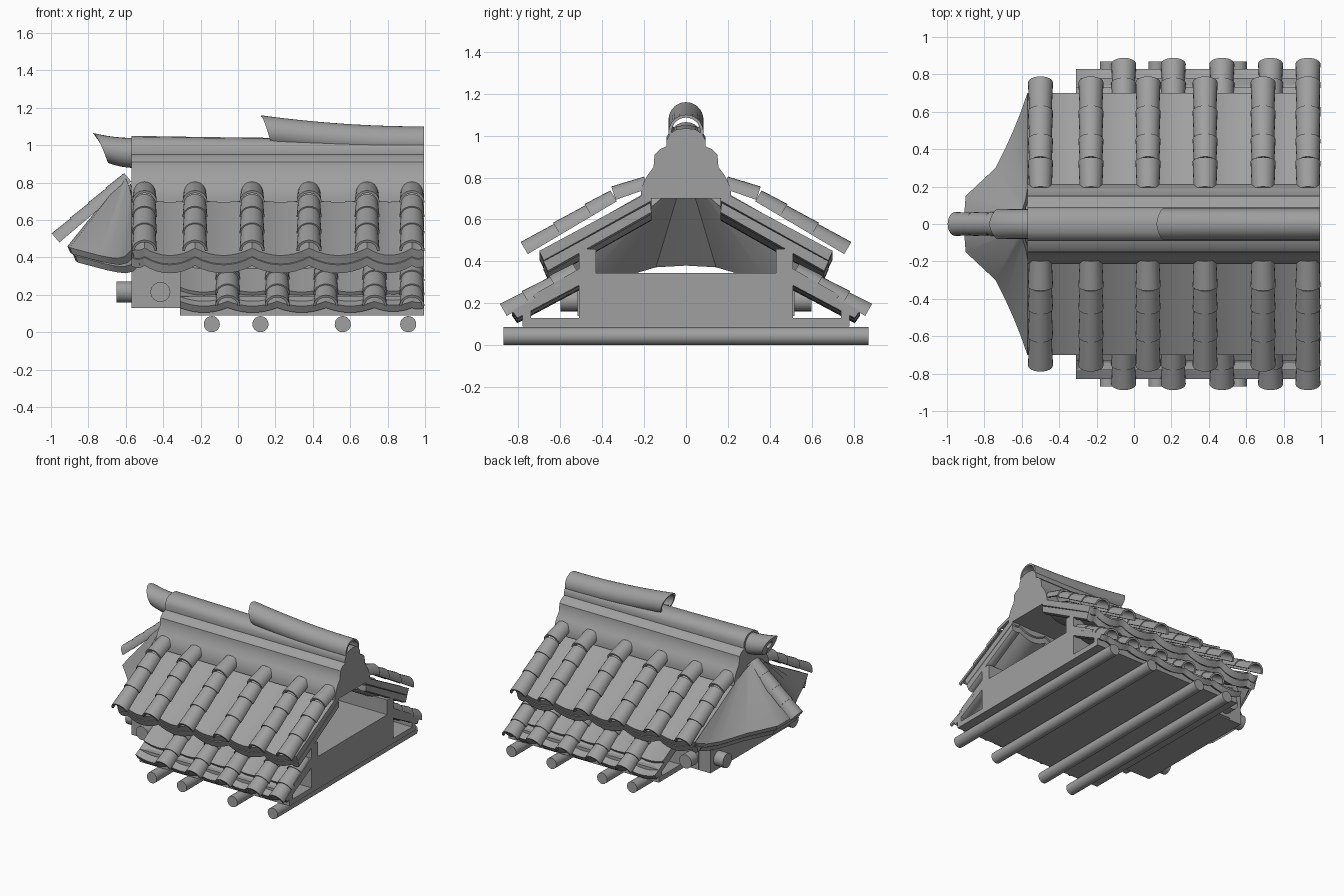
import bpy, bmesh, math
from mathutils import Vector

cube = bpy.data.objects.get("Cube")
if cube:
    bpy.data.objects.remove(cube, do_unlink=True)

grey = bpy.data.materials.new("clay_grey")
grey.use_nodes = True
colour = (0.35, 0.35, 0.35, 1)
grey.diffuse_color = colour
grey.node_tree.nodes["Principled BSDF"].inputs["Base Color"].default_value = colour


def finish(name, bm):
    bmesh.ops.recalc_face_normals(bm, faces=bm.faces)
    me = bpy.data.meshes.new(name)
    bm.to_mesh(me)
    bm.free()
    me.materials.append(grey)
    me.shade_smooth()
    me.set_sharp_from_angle(angle=math.radians(35))
    ob = bpy.data.objects.new(name, me)
    bpy.context.collection.objects.link(ob)
    return ob


def shell(bm, rings):
    """Loft (outer, inner) point rows into a closed thick sheet."""
    loops = [[bm.verts.new(p) for p in list(o) + list(i)[::-1]] for o, i in rings]
    n = len(loops[0])
    for a, b in zip(loops, loops[1:]):
        for k in range(n):
            m = (k + 1) % n
            bm.faces.new((a[k], a[m], b[m], b[k]))
    for ring in (loops[0], loops[-1]):
        for k in range(n // 2 - 1):
            bm.faces.new((ring[k], ring[k + 1], ring[n - 2 - k], ring[n - 1 - k]))


def arc(c, side, up, r, start=0.0, n=12):
    end = 180 - start
    angles = [math.radians(start + (end - start) * k / n) for k in range(n + 1)]
    return [c + r * (math.cos(a) * side + math.sin(a) * up) for a in angles]


def half_tile(bm, p0, p1, side, r0=0.067, r1=0.06, thick=0.014):
    """One tapering half-round tile; p0 is the wide lower end."""
    p0, p1, side = Vector(p0), Vector(p1), Vector(side)
    up = side.cross(p1 - p0).normalized()
    if up.z < 0:
        up = -up
    shell(bm, [(arc(p, side, up, r), arc(p, side, up, r - thick))
               for p, r in ((p0, r0), (p1, r1))])


def box(name, x, y, z):
    bm = bmesh.new()
    rows = [([(a, y[0], z[1]), (a, y[1], z[1])], [(a, y[0], z[0]), (a, y[1], z[0])]) for a in x]
    shell(bm, rows)
    return finish(name, bm)


def log(name, p0, p1, r):
    bm = bmesh.new()
    p0, p1 = Vector(p0), Vector(p1)
    bmesh.ops.create_cone(bm, cap_ends=True, segments=24, radius1=r, radius2=r,
                          depth=(p1 - p0).length)
    bm.transform((p1 - p0).to_track_quat('Z', 'Y').to_matrix().to_4x4())
    bmesh.ops.translate(bm, verts=bm.verts, vec=(p0 + p1) / 2)
    return finish(name, bm)


def pan_sheet(name, breaks, top, eave, sag, thick):
    """Sheet of concave pans hanging between tile rows; top/eave are (y, z)."""
    profile = []
    for a, b in zip(breaks, breaks[1:]):
        depth = sag * min(1, (b - a) / 0.25)
        for k in range(8):
            t = k / 8
            profile.append((a + (b - a) * t, -depth * 4 * t * (1 - t)))
    profile.append((breaks[-1], 0))
    bm = bmesh.new()
    rows = []
    for y, z in (top, eave):
        outer = [(x, y, z + dz) for x, dz in profile]
        rows.append((outer, [(x, y * 0.97, h - thick) for x, _, h in outer]))
    shell(bm, rows)
    return finish(name, bm)


# Supporting logs, base slab and tray-shaped beam
for i, x in enumerate((-0.14, 0.12, 0.56, 0.91)):
    log(f"cross_log_{i + 1}", (x, -0.87, 0.043), (x, 0.87, 0.043), 0.043)
box("base_slab", (-0.31, 0.995), (-0.78, 0.78), (0.09, 0.13))
box("main_beam", (-0.57, 0.995), (-0.51, 0.51), (0.13, 0.345))

UPPER_X = (-0.5, -0.23, 0.075, 0.38, 0.69, 0.93)
LOWER_X = (-0.055, 0.21, 0.47, 0.73, 0.93)

for s, label in ((-1, "front"), (1, "back")):
    box(f"{label}_beam_rail", (-0.57, 0.995), sorted((s * 0.43, s * 0.51)), (0.345, 0.46))
    box(f"{label}_outer_board", (-0.31, 0.995), sorted((s * 0.74, s * 0.78)), (0.13, 0.19))
    box(f"{label}_bracket_plate", (-0.47, -0.31), sorted((s * 0.5, s * 0.517)), (0.14, 0.3))
    log(f"{label}_side_stub", (-0.415, s * 0.45, 0.215), (-0.415, s * 0.6, 0.215), 0.053)
    log(f"{label}_end_stub", (-0.5, s * 0.415, 0.215), (-0.65, s * 0.415, 0.215), 0.056)

    # Two overlapping pan layers on each roof
    edges = (-0.57,) + UPPER_X + (0.995,)
    pan_sheet(f"{label}_upper_pans", edges, (s * 0.17, 0.735), (s * 0.70, 0.45), 0.04, 0.045)
    pan_sheet(f"{label}_upper_underpans", edges, (s * 0.17, 0.68), (s * 0.68, 0.40), 0.04, 0.045)
    edges = (-0.31,) + LOWER_X + (0.995,)
    pan_sheet(f"{label}_lower_pans", edges, (s * 0.51, 0.365), (s * 0.73, 0.24), 0.025, 0.035)
    pan_sheet(f"{label}_lower_underpans", edges, (s * 0.51, 0.33), (s * 0.83, 0.165), 0.025, 0.035)

    # Rows of half-round cover tiles
    upper = ((0.755, 0.435), (0.6, 0.527), (0.45, 0.616), (0.33, 0.687))
    lower = ((0.855, 0.14), (0.75, 0.2), (0.62, 0.274), (0.51, 0.337))
    for name, xs, path in (("upper", UPPER_X, upper), ("lower", LOWER_X, lower)):
        bm = bmesh.new()
        for x in xs:
            for (y0, z0), (y1, z1) in zip(path, path[1:]):
                half_tile(bm, (x, s * y0, z0), (x, s * y1, z1), (1, 0, 0))
            if name == "upper":
                half_tile(bm, (x, s * 0.335, 0.694), (x, s * 0.18, 0.748), (1, 0, 0))
        finish(f"{label}_{name}_cover_tiles", bm)

# Fan-shaped hip roof at the closed end, in two layers
EAVE = ((0.7, -0.57, 0.44), (0.6, -0.605, 0.405), (0.5, -0.645, 0.395), (0.4, -0.69, 0.4),
        (0.3, -0.74, 0.41), (0.15, -0.9, 0.452), (0, -0.912, 0.46))
HEAD = ((0.19, -0.57, 0.73), (0.16, -0.575, 0.75), (0.13, -0.58, 0.775), (0.1, -0.59, 0.8),
        (0.07, -0.6, 0.82), (0.03, -0.605, 0.835), (0, -0.605, 0.84))


def mirrored(points, drop, inset=0.0):
    half = [(x + inset, y * (1 - inset), z - drop) for y, x, z in points]
    return half + [(x, -y, z) for x, y, z in half[-2::-1]]


for name, drop, inset in (("hip_pans", 0.0, 0.0), ("hip_underpans", 0.045, 0.03)):
    bm = bmesh.new()
    shell(bm, [(mirrored(p, drop, inset), mirrored(p, drop + 0.035, inset + 0.015))
               for p in (HEAD, EAVE)])
    finish(name, bm)

# Cover tiles running down the hip
bm = bmesh.new()
low, high = Vector((-0.955, 0, 0.48)), Vector((-0.57, 0, 0.805))
for k in range(4):
    half_tile(bm, low.lerp(high, k / 4), low.lerp(high, (k + 1) / 4), (0, 1, 0), 0.064, 0.06)
finish("hip_cover_tiles", bm)

# Stepped ridge body
PROFILE = ((0.215, 0.73), (0.205, 0.77), (0.185, 0.81), (0.155, 0.85), (0.15, 0.91),
           (0.125, 0.935), (0.09, 0.95), (0.092, 0.98), (0.075, 1.01), (0.045, 1.03), (0, 1.035))
bm = bmesh.new()
rows = []
for k in range(7):
    t = k / 6
    x = -0.57 + 1.565 * t
    lift = 0.015 * (1 - t) ** 2
    outer = mirrored([(y, x, z + (lift if z > 0.96 else 0)) for y, z in PROFILE], 0)
    rows.append((outer, [(x, y, 0.7) for x, y, _ in outer]))
shell(bm, rows)
finish("ridge_body", bm)


def ridge_tile(name, x0, x1, top0, top1, r, start, slant, thick):
    """Round ridge tile sweeping up to an end cut on a slant."""
    bm = bmesh.new()
    rows = []
    for k in range(13):
        t = k / 12
        top = top1 + (top0 - top1) * (1 - t) ** 2
        c = Vector((x0 + (x1 - x0) * t, 0, top - r))
        row = []
        for radius in (r, r - thick):
            pts = arc(c, Vector((0, 1, 0)), Vector((0, 0, 1)), radius, start, 24)
            for p in pts:
                p.x += slant * (1 - t) * ((top - p.z) / (2 * r)) ** 0.7 if p.z < top else 0
            row.append(pts)
        rows.append(row)
    shell(bm, rows)
    finish(name, bm)


ridge_tile("ridge_crown_tile", 0.12, 0.995, 1.16, 1.10, 0.083, -38, 0.06, 0.014)
ridge_tile("ridge_end_tile", -0.775, -0.55, 1.065, 1.038, 0.08, -85, 0.08, 0.05)
